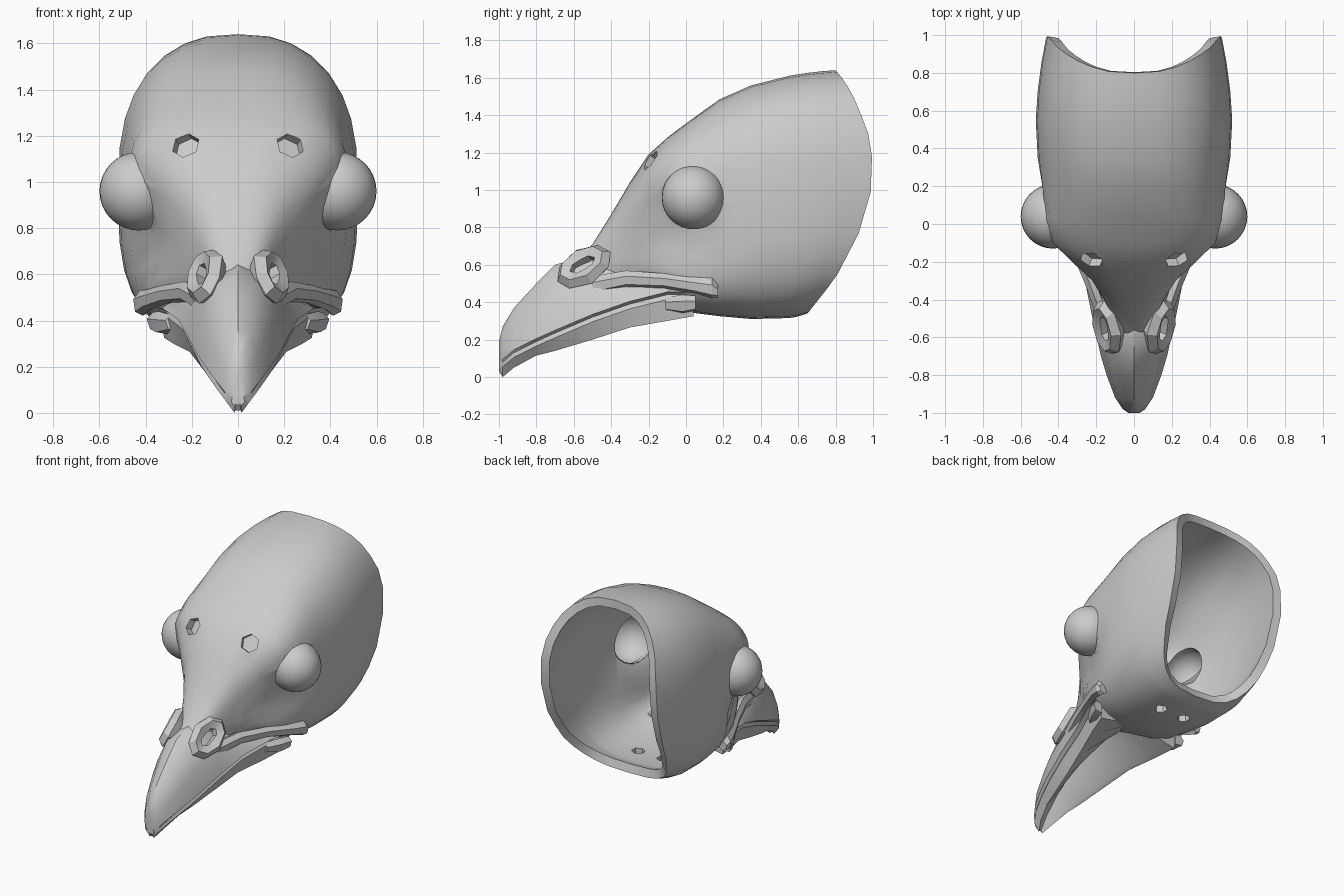
import bpy, bmesh, math
from mathutils import Vector, Matrix

cube = bpy.data.objects.get("Cube")
if cube:
    bpy.data.objects.remove(cube)

mat = bpy.data.materials.new("plain grey")
mat.use_nodes = True
GREY = (0.6, 0.6, 0.6, 1)
mat.diffuse_color = GREY
mat.node_tree.nodes["Principled BSDF"].inputs["Base Color"].default_value = GREY


def activate(ob):
    bpy.ops.object.select_all(action='DESELECT')
    ob.select_set(True)
    bpy.context.view_layer.objects.active = ob


def finish(bm, name, angle=40):
    bmesh.ops.recalc_face_normals(bm, faces=bm.faces)
    mesh = bpy.data.meshes.new(name)
    bm.to_mesh(mesh)
    bm.free()
    mesh.materials.append(mat)
    ob = bpy.data.objects.new(name, mesh)
    bpy.context.collection.objects.link(ob)
    activate(ob)
    bpy.ops.object.shade_smooth_by_angle(angle=math.radians(angle))
    return ob


def loft(rings, caps=True):
    bm = bmesh.new()
    loops = [[bm.verts.new(p) for p in ring] for ring in rings]
    n = len(loops[0])
    for a, b in zip(loops, loops[1:]):
        for i in range(n):
            j = (i + 1) % n
            bm.faces.new((a[i], a[j], b[j], b[i]))
    if caps:
        bm.faces.new(loops[0])
        bm.faces.new(loops[-1])
    return bm


def lerp_table(table, x):
    for (x0, v0), (x1, v1) in zip(table, table[1:]):
        if x <= x1:
            return v0 + (v1 - v0) * max(0, (x - x0) / (x1 - x0))
    return table[-1][1]


def bump(value, centre, spread):
    return math.exp(-((value - centre) / spread) ** 2)


def cut(target, cutter):
    cutter.hide_render = True
    cutter.hide_set(True)
    m = target.modifiers.new("hole", 'BOOLEAN')
    m.operation = 'DIFFERENCE'
    m.solver = 'EXACT'
    m.object = cutter


def ball(centre, radius):
    bm = bmesh.new()
    bmesh.ops.create_uvsphere(bm, u_segments=32, v_segments=16, radius=radius,
                              matrix=Matrix.Translation(centre))
    return bm


def hex_peg(name, tip, axis, radius):
    # The peg starts at the tip and runs outwards along the axis
    bm = bmesh.new()
    axis = Vector(axis).normalized()
    turn = axis.to_track_quat('Z', 'Y').to_matrix().to_4x4()
    bmesh.ops.create_cone(bm, cap_ends=True, segments=6, radius1=radius, radius2=radius, depth=0.2,
                          matrix=Matrix.Translation(Vector(tip) + axis * 0.1) @ turn)
    return finish(bm, name)


# Hollow head: y, top z, bottom z, half width, blend towards the curved rear rim
RIM = [(0.34, 0.65), (0.53, 0.80), (0.8, 0.94), (1.08, 1.01), (1.3, 0.975), (1.47, 0.91),
       (1.58, 0.85), (1.64, 0.80)]
SECTIONS = [
    (-0.58, 0.62, 0.50, 0.07, 0), (-0.50, 0.71, 0.48, 0.11, 0), (-0.40, 0.87, 0.47, 0.16, 0),
    (-0.30, 1.04, 0.46, 0.23, 0), (-0.20, 1.19, 0.44, 0.34, 0), (-0.10, 1.28, 0.40, 0.44, 0),
    (0.02, 1.37, 0.345, 0.48, 0), (0.18, 1.485, 0.325, 0.49, 0), (0.35, 1.56, 0.31, 0.51, 0),
    (0.55, 1.61, 0.315, 0.52, 0), (0.55, 1.625, 0.32, 0.51, 0.35),
    (0.55, 1.635, 0.33, 0.49, 0.7), (0.55, 1.64, 0.34, 0.465, 1)]


def head_ring(y, top, low, width, blend, n=32):
    ring = []
    # The brow is widest high up, the rear near its middle
    mid = low + (top - low) * (0.5 + 0.2 * bump(y, -0.12, 0.2))
    for i in range(n):
        a = math.tau * i / n
        c, s = math.cos(a), math.sin(a)
        power, reach = (0.76, top - mid) if s > 0 else (0.66, mid - low)
        x = width * math.copysign(abs(c) ** power, c)
        z = mid + reach * math.copysign(abs(s) ** power, s)
        # Hollow cheek below the eye
        x *= 1 - 0.27 * bump(y, -0.06, 0.18) * bump(z, 0.74, 0.19)
        ring.append((x, y + blend * (lerp_table(RIM, z) - y), z))
    return ring


head = finish(loft([head_ring(*s) for s in SECTIONS], caps=False), "head_shell")
wall = head.modifiers.new("wall", 'SOLIDIFY')
wall.thickness = 0.06
wall.offset = -1

# Beak with mouth groove and a deep trough underneath:
# y, ridge z, half width, mouth z, lower edge half width, lower edge z, trough z
BEAK = [
    (-1.0, 0.19, 0.03, 0.07, 0.012, 0.03, 0.03), (-0.98, 0.27, 0.06, 0.08, 0.015, 0.0, 0.01),
    (-0.92, 0.37, 0.10, 0.13, 0.05, 0.05, 0.10), (-0.80, 0.50, 0.145, 0.19, 0.09, 0.115, 0.22),
    (-0.70, 0.60, 0.175, 0.235, 0.115, 0.14, 0.29), (-0.50, 0.66, 0.22, 0.32, 0.16, 0.20, 0.38),
    (-0.30, 0.60, 0.26, 0.39, 0.21, 0.265, 0.42), (-0.10, 0.53, 0.33, 0.44, 0.28, 0.30, 0.42),
    (0.04, 0.47, 0.36, 0.44, 0.32, 0.325, 0.40)]


def beak_ring(y, ridge, w, mouth, lw, low, trough):
    h = ridge - mouth
    half = [(0.48 * w, ridge - 0.12 * h), (0.85 * w, ridge - 0.5 * h), (w, mouth + 0.015),
            (0.88 * w, mouth), (0.93 * w, mouth - 0.025), (lw, low), (0.8 * lw, low + 0.01)]
    right = [(x, y, z) for x, z in half]
    left = [(-x, y, z) for x, z in reversed(half)]
    return [(0, y, ridge)] + right + [(0, y, trough)] + left


finish(loft([beak_ring(*s) for s in BEAK]), "beak", 35)

for side, s in (("left", 1), ("right", -1)):
    # Domed hollow eye in its socket
    eye = Vector((s * 0.43, 0.04, 0.96))
    cut(head, finish(ball(eye, 0.165), side + "_socket_cutter"))
    dome = ball(eye, 0.17)
    bmesh.ops.bisect_plane(dome, geom=dome.verts[:] + dome.edges[:] + dome.faces[:],
                           plane_co=eye - Vector((s * 0.045, 0, 0)),
                           plane_no=(s * 0.88, -0.3, -0.35), clear_inner=True)
    finish(dome, side + "_eye")

    # Blind holes in the brow, open holes in the throat
    cut(head, hex_peg(side + "_brow_cutter", (s * 0.212, -0.152, 1.135), (s * 0.3, -0.8, 0.5), 0.062))
    cut(head, hex_peg(side + "_throat_cutter", (s * 0.1, 0.4, 0.42), (0, 0, -1), 0.045))

    # Fleshy lip running back to the corner of the mouth: x, y, z, half height
    path = [(0.16, -0.50, 0.49, 0.05), (0.225, -0.32, 0.525, 0.045), (0.31, -0.12, 0.515, 0.04),
            (0.39, 0.05, 0.49, 0.045), (0.42, 0.14, 0.475, 0.055), (0.41, 0.17, 0.46, 0.035)]
    rings = []
    for x, y, z, r in path:
        rings.append([(s * (x + 0.035 * math.cos(a)), y, z + r * math.sin(a))
                      for a in (math.tau * (i + 0.3) / 6 for i in range(6))])
    finish(loft(rings), side + "_mouth_lip", 25)

    # Blunt rear end of the lower jaw
    jaw = [(0.28, -0.11, 0.39, 0.035), (0.335, -0.02, 0.39, 0.05), (0.36, 0.05, 0.395, 0.04)]
    finish(loft([[(s * (x + dx * 0.035), y, z + dz * r) for dx, dz in
                  ((-1, -1), (0.6, -0.8), (1, 0.3), (0.3, 1), (-1, 0.8))]
                 for x, y, z, r in jaw]), side + "_jaw_end", 25)

    # Raised nostril ring lying along the beak
    normal = Vector((s * 0.8, -0.35, 0.45)).normalized()
    along = Vector((0, 0.9, 0.42))
    along = (along - normal * along.dot(normal)).normalized()
    across = normal.cross(along)
    centre = Vector((s * 0.137, -0.545, 0.59))
    rings = []
    for i in range(9):
        a = math.tau * i / 8
        radial = along * math.cos(a) * 0.115 + across * math.sin(a) * 0.072
        out = radial.normalized()
        rings.append([centre + radial + out * 0.048 * math.cos(b) + normal * 0.045 * math.sin(b)
                      for b in (math.tau * k / 5 for k in range(5))])
    bm = loft(rings, caps=False)
    bmesh.ops.remove_doubles(bm, verts=bm.verts, dist=0.0001)
    finish(bm, side + "_nostril_ring", 30)

# Bake the wall and holes so their edges stay crisp
activate(head)
bpy.ops.object.convert(target='MESH')
bpy.ops.object.shade_smooth_by_angle(angle=math.radians(35))
